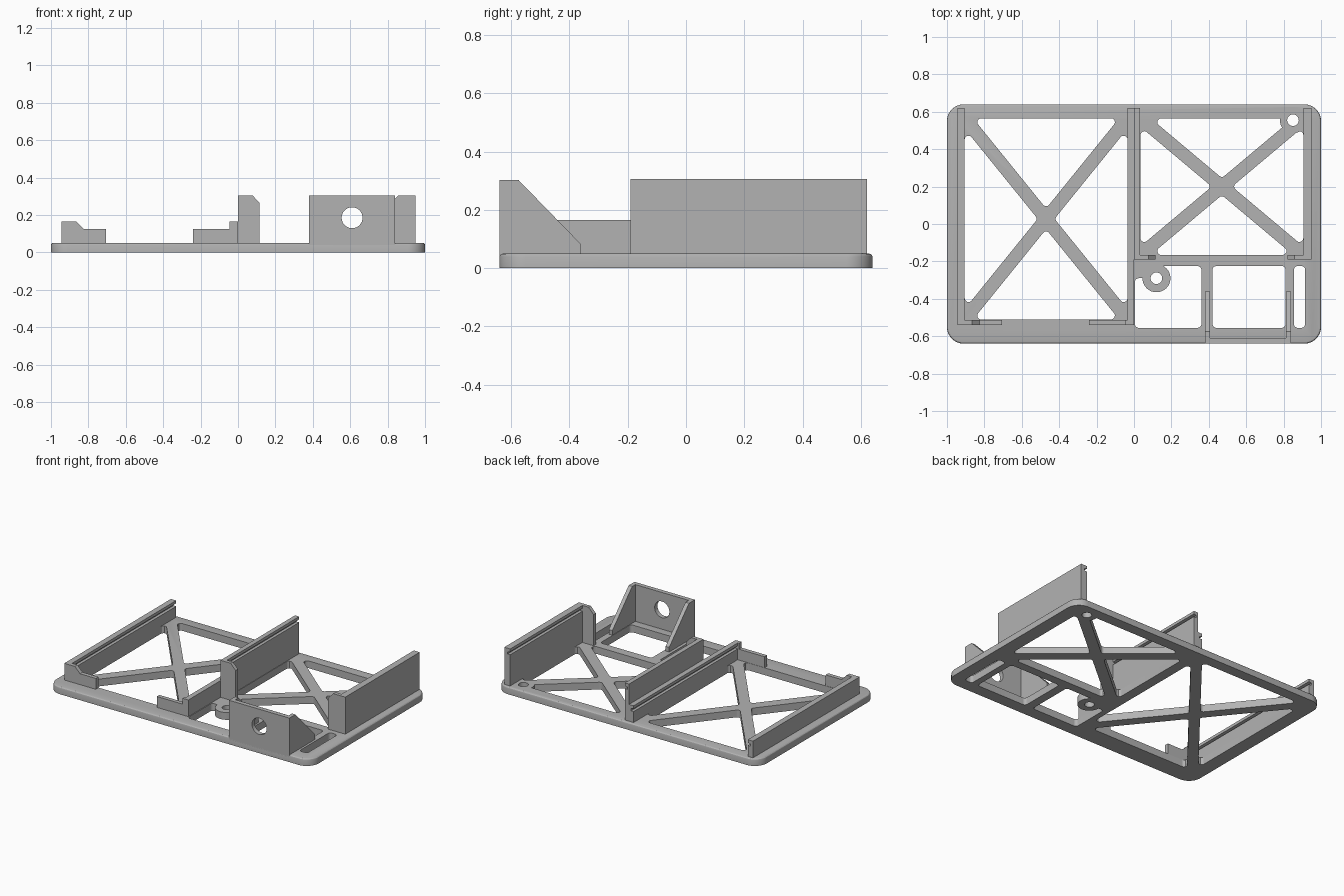
import bpy, bmesh
from math import sin, cos, tan, pi
from mathutils import Vector

if "Cube" in bpy.data.objects:
    bpy.data.objects.remove(bpy.data.objects["Cube"])

GREY = (0.45, 0.45, 0.45, 1)
mat = bpy.data.materials.new("light grey plastic")
mat.use_nodes = True
mat.diffuse_color = GREY
mat.node_tree.nodes["Principled BSDF"].inputs["Base Color"].default_value = GREY

PLACE = {
    "x": lambda u, v, w: (w, u, v),
    "y": lambda u, v, w: (u, w, v),
    "z": lambda u, v, w: (u, v, w),
}
T = 0.05  # base thickness


def add_prism(bm, pts, axis, a, b):
    place = PLACE[axis]
    low = [bm.verts.new(place(u, v, a)) for u, v in pts]
    high = [bm.verts.new(place(u, v, b)) for u, v in pts]
    n = len(pts)
    bm.faces.new(low)
    bm.faces.new(high)
    for i in range(n):
        j = (i + 1) % n
        bm.faces.new((low[i], low[j], high[j], high[i]))


def solid(name, outlines, axis, a, b, bevel=0):
    bm = bmesh.new()
    for pts in outlines:
        add_prism(bm, pts, axis, a, b)
    bmesh.ops.recalc_face_normals(bm, faces=bm.faces)
    if bevel:
        rim = [e for e in bm.edges if all(v.co.z > b - 1e-5 for v in e.verts)]
        bmesh.ops.bevel(bm, geom=rim, offset=bevel, segments=3, profile=0.5, affect="EDGES")
    mesh = bpy.data.meshes.new(name)
    bm.to_mesh(mesh)
    bm.free()
    ob = bpy.data.objects.new(name, mesh)
    bpy.context.collection.objects.link(ob)
    mesh.materials.append(mat)
    return ob


def boolean(ob, tool, operation):
    mod = ob.modifiers.new(tool.name, "BOOLEAN")
    mod.object, mod.operation, mod.solver = tool, operation, "EXACT"
    bpy.context.view_layer.update()
    done = ob.evaluated_get(bpy.context.evaluated_depsgraph_get())
    mesh = bpy.data.meshes.new_from_object(done)
    ob.modifiers.clear()
    ob.data = mesh
    bpy.data.objects.remove(tool)


def rounded(pts, r, steps=6):
    out = []
    for i, p in enumerate(pts):
        p = Vector(p)
        u = (Vector(pts[i - 1]) - p).normalized()
        v = (Vector(pts[(i + 1) % len(pts)]) - p).normalized()
        half = u.angle(v) / 2
        c = p + (u + v).normalized() * r / sin(half)
        s, e = p + u * r / tan(half) - c, p + v * r / tan(half) - c
        out += [tuple(c + s.lerp(e, k / steps).normalized() * r) for k in range(steps + 1)]
    return out


def rect(x0, x1, y0, y1):
    return [(x0, y0), (x1, y0), (x1, y1), (x0, y1)]


def circle(x, y, r, n=32):
    return [(x + r * cos(2 * pi * k / n), y + r * sin(2 * pi * k / n)) for k in range(n)]


def cross_braced(x0, x1, y0, y1, w=0.035):
    """Four triangular windows left between two diagonal braces."""
    cx, cy, slope = (x0 + x1) / 2, (y0 + y1) / 2, (y1 - y0) / (x1 - x0)
    dy = w * (1 + slope ** 2) ** 0.5
    dx = dy / slope
    tris = []
    for ye, s in ((y0, -1), (y1, 1)):
        tris.append([(x0 + dx, ye), (x1 - dx, ye), (cx, cy + s * dy)])
    for xe, s in ((x0, -1), (x1, 1)):
        tris.append([(xe, y0 + dy), (xe, y1 - dy), (cx + s * dx, cy)])
    return [rounded(t, 0.02) for t in tris]


# Base frame with braced windows, bosses and screw holes
base = solid("base_frame", [rounded(rect(-1, 1, -0.64, 0.64), 0.09, 10)], "z", 0, T, 0.012)
windows = cross_braced(-0.905, -0.035, -0.51, 0.565) + cross_braced(0.035, 0.905, -0.165, 0.565)
notched = [(0.005, -0.555), (0.36, -0.555), (0.36, -0.225),
           (0.12, -0.225), (0.12, -0.29), (0.005, -0.29)]
windows += [rounded(o, 0.02) for o in (
    notched, rect(0.42, 0.81, -0.555, -0.225), rect(0.855, 0.915, -0.555, -0.225))]
boolean(base, solid("window_cutter", windows, "z", -0.1, 0.2), "DIFFERENCE")
screws = [(0.12, -0.29, 0.075), (0.85, 0.555, 0.07)]
for x, y, r in screws:
    boolean(base, solid("boss", [circle(x, y, r)], "z", 0, T), "UNION")
holes = [circle(x, y, 0.031) for x, y, r in screws]
boolean(base, solid("screw_cutter", holes, "z", -0.1, 0.2), "DIFFERENCE")


# Grooved side rails
def rail(name, outer, inner, h, y0):
    d = 0.02 if outer > inner else -0.02
    prof = [(outer, T), (outer, h), (inner, h), (inner, h - 0.02),
            (inner + d, h - 0.025), (inner + d, h - 0.04), (inner, h - 0.04), (inner, T)]
    solid(name, [prof], "y", y0, 0.62)


LOW, TALL = 0.165, 0.305
rail("left_bay_outer_rail", -0.945, -0.905, LOW, -0.54)
rail("left_bay_inner_rail", 0, -0.035, LOW, -0.54)
rail("right_bay_inner_rail", 0, 0.032, TALL, -0.19)
rail("right_bay_outer_rail", 0.95, 0.905, TALL, -0.19)

# End stops across the front of each bay
low_stops = {
    "left_bay_outer_stop": [(-0.945, T), (-0.945, LOW), (-0.865, LOW), (-0.825, 0.125),
                            (-0.705, 0.125), (-0.705, T)],
    "left_bay_inner_stop": [(-0.24, T), (-0.24, 0.125), (-0.045, 0.125), (-0.045, LOW),
                            (0, LOW), (0, T)],
}
for name, prof in low_stops.items():
    solid(name, [prof], "y", -0.54, -0.512)
for name, x, s in (("right_bay_inner_stop", 0, 1), ("right_bay_outer_stop", 0.95, -1)):
    tip = x + s * (0.115 if s > 0 else 0.13)
    prof = [(x, T), (x, TALL), (tip - s * 0.038, TALL), (tip, TALL - 0.04), (tip, T)]
    solid(name, [prof], "y", -0.19, -0.165)

# Front bracket plate with round hole and two gussets
plate = solid("bracket_plate", [rect(0.38, 0.84, 0.03, 0.303)], "y", -0.64, -0.61)
boolean(plate, solid("bracket_hole_cutter", [circle(0.61, 0.185, 0.056)], "y", -0.8, -0.5), "DIFFERENCE")
gusset = [(-0.62, T), (-0.62, 0.303), (-0.575, 0.303), (-0.36, 0.082), (-0.36, T)]
for name, x in (("right_gusset", 0.38), ("left_gusset", 0.813)):
    solid(name, [gusset], "x", x, x + 0.027)

# Smooth only the rounded edges
bpy.ops.object.select_all(action="DESELECT")
for ob in (base, plate):
    ob.select_set(True)
    bpy.context.view_layer.objects.active = ob
bpy.ops.object.shade_smooth_by_angle(angle=0.52)
